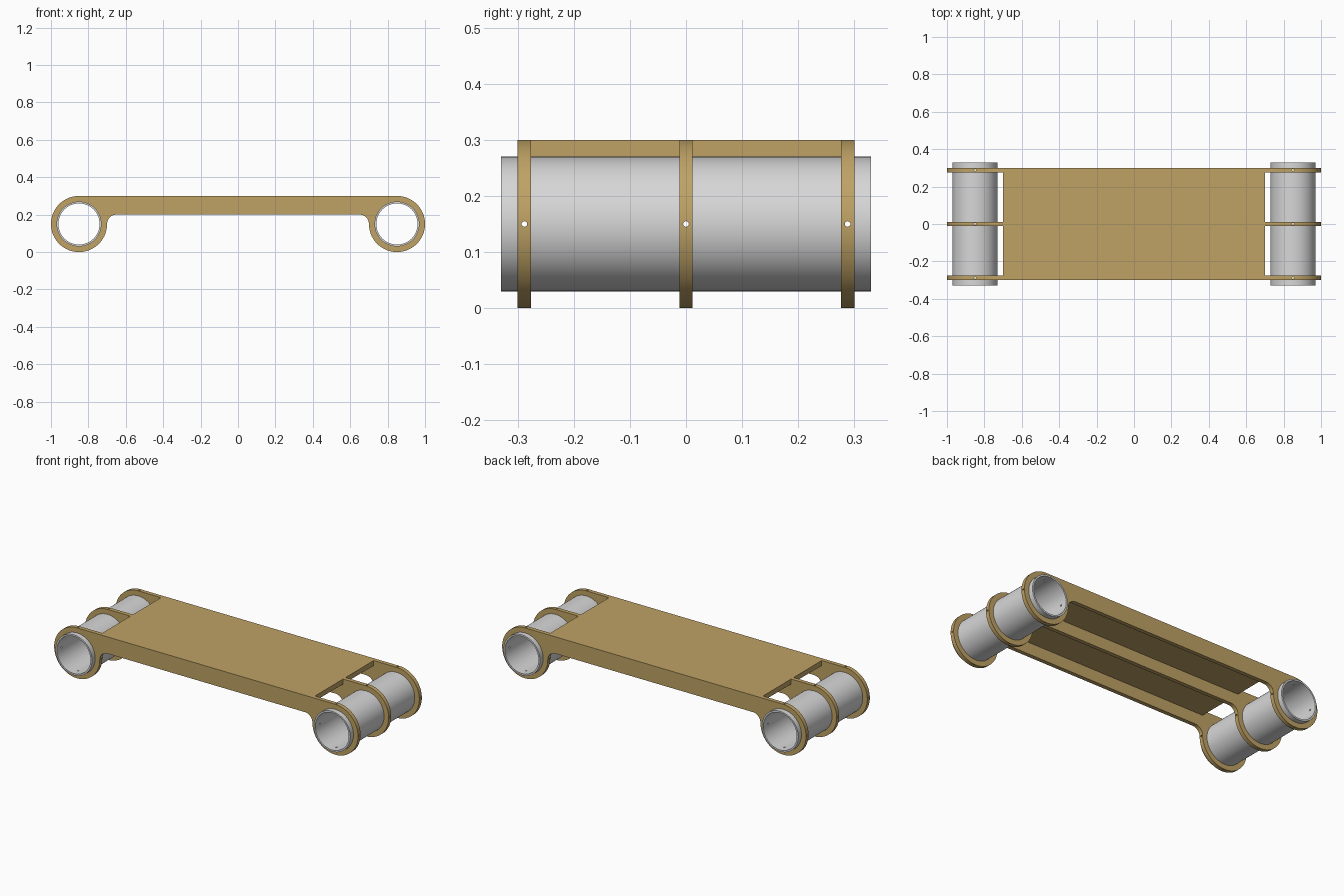
import bpy, bmesh, math
from mathutils import Matrix, Vector

if "Cube" in bpy.data.objects:
    bpy.data.objects.remove(bpy.data.objects["Cube"])

R_OUT, R_PIPE, R_IN = 0.15, 0.12, 0.11
CX, CZ, RIB_T = 0.85, 0.15, 0.024
RIB_Y = (-0.288, 0.0, 0.288)


def material(name, rgb):
    m = bpy.data.materials.new(name)
    m.diffuse_color = (*rgb, 1)
    m.use_nodes = True
    m.node_tree.nodes["Principled BSDF"].inputs["Base Color"].default_value = m.diffuse_color
    return m


tan = material("tan", (0.52, 0.36, 0.13))
grey = material("light grey", (0.68, 0.68, 0.68))


def finish(name, bm, mat=None):
    bmesh.ops.recalc_face_normals(bm, faces=bm.faces)
    me = bpy.data.meshes.new(name)
    bm.to_mesh(me)
    bm.free()
    ob = bpy.data.objects.new(name, me)
    bpy.context.collection.objects.link(ob)
    if mat:
        me.materials.append(mat)
    return ob


def rod(bm, p, q, r, seg):
    d = Vector(q) - Vector(p)
    mid = (Vector(p) + Vector(q)) / 2
    rot = d.to_track_quat('Z', 'Y').to_matrix().to_4x4()
    bmesh.ops.create_cone(bm, cap_ends=True, segments=seg, radius1=r, radius2=r,
                          depth=d.length, matrix=Matrix.Translation(mid) @ rot)


def cut(ob, cutter):
    mod = ob.modifiers.new("cut", 'BOOLEAN')
    mod.operation, mod.solver, mod.object = 'DIFFERENCE', 'EXACT', cutter
    bpy.context.view_layer.objects.active = ob
    bpy.ops.object.modifier_apply(modifier=mod.name)


def smooth(ob):
    bpy.ops.object.select_all(action='DESELECT')
    ob.select_set(True)
    bpy.context.view_layer.objects.active = ob
    bpy.ops.object.shade_smooth_by_angle(angle=math.radians(30))


def arc(cx, cz, r, a0, a1, n):
    return [(cx + r * math.cos(math.radians(a0 + (a1 - a0) * i / n)),
             cz + r * math.sin(math.radians(a0 + (a1 - a0) * i / n))) for i in range(n + 1)]


# Cutters: pipe bores and radial pin holes
bm = bmesh.new()
for sx in (-1, 1):
    rod(bm, (sx * CX, -0.5, CZ), (sx * CX, 0.5, CZ), R_PIPE, 96)
bores = finish("bore_cutter", bm)
bm = bmesh.new()
for sx in (-1, 1):
    for y in RIB_Y:
        for dx, dz in ((1, 0), (-1, 0), (0, 1), (0, -1)):
            c = Vector((sx * CX, y, CZ))
            d = Vector((dx, 0, dz))
            rod(bm, c + d * 0.09, c + d * 0.17, 0.005, 16)
pins = finish("pin_cutter", bm)

# Ribs: round end, straight top, filleted underside
half = arc(0.65, 0.15, 0.05, 90, 0, 10) + arc(CX, CZ, R_OUT, 180, 450, 72)[1:]
profile = half + [(-x, z) for x, z in reversed(half)]
for name, y in zip(("front_rib", "middle_rib", "back_rib"), RIB_Y):
    bm = bmesh.new()
    f = bm.faces.new([bm.verts.new((x, y - RIB_T / 2, z)) for x, z in profile])
    ext = bmesh.ops.extrude_face_region(bm, geom=[f])
    bmesh.ops.translate(bm, vec=(0, RIB_T, 0),
                        verts=[v for v in ext["geom"] if isinstance(v, bmesh.types.BMVert)])
    rib = finish(name, bm, tan)
    cut(rib, bores)
    cut(rib, pins)
    smooth(rib)

# Deck panels between the ribs
y0, y1 = RIB_T / 2, 0.288 - RIB_T / 2
for name, s in (("front_deck", -1), ("back_deck", 1)):
    bm = bmesh.new()
    bmesh.ops.create_cube(bm, size=1, matrix=Matrix.Translation((0, s * (y0 + y1) / 2, 0.285))
                          @ Matrix.Diagonal((1.4, y1 - y0, 0.03, 1)))
    finish(name, bm, tan)

# Pipes
for name, sx in (("left_pipe", -1), ("right_pipe", 1)):
    bm = bmesh.new()
    n = 96
    rings = [[bm.verts.new((sx * CX + r * math.cos(2 * math.pi * i / n), y,
                            CZ + r * math.sin(2 * math.pi * i / n))) for i in range(n)]
             for r, y in ((R_PIPE, -0.33), (R_PIPE, 0.33), (R_IN, 0.33), (R_IN, -0.33))]
    for a, b in zip(rings, rings[1:] + rings[:1]):
        for i in range(n):
            j = (i + 1) % n
            bm.faces.new((a[i], a[j], b[j], b[i]))
    pipe = finish(name, bm, grey)
    cut(pipe, pins)
    smooth(pipe)

for c in (bores, pins):
    bpy.data.objects.remove(c)
